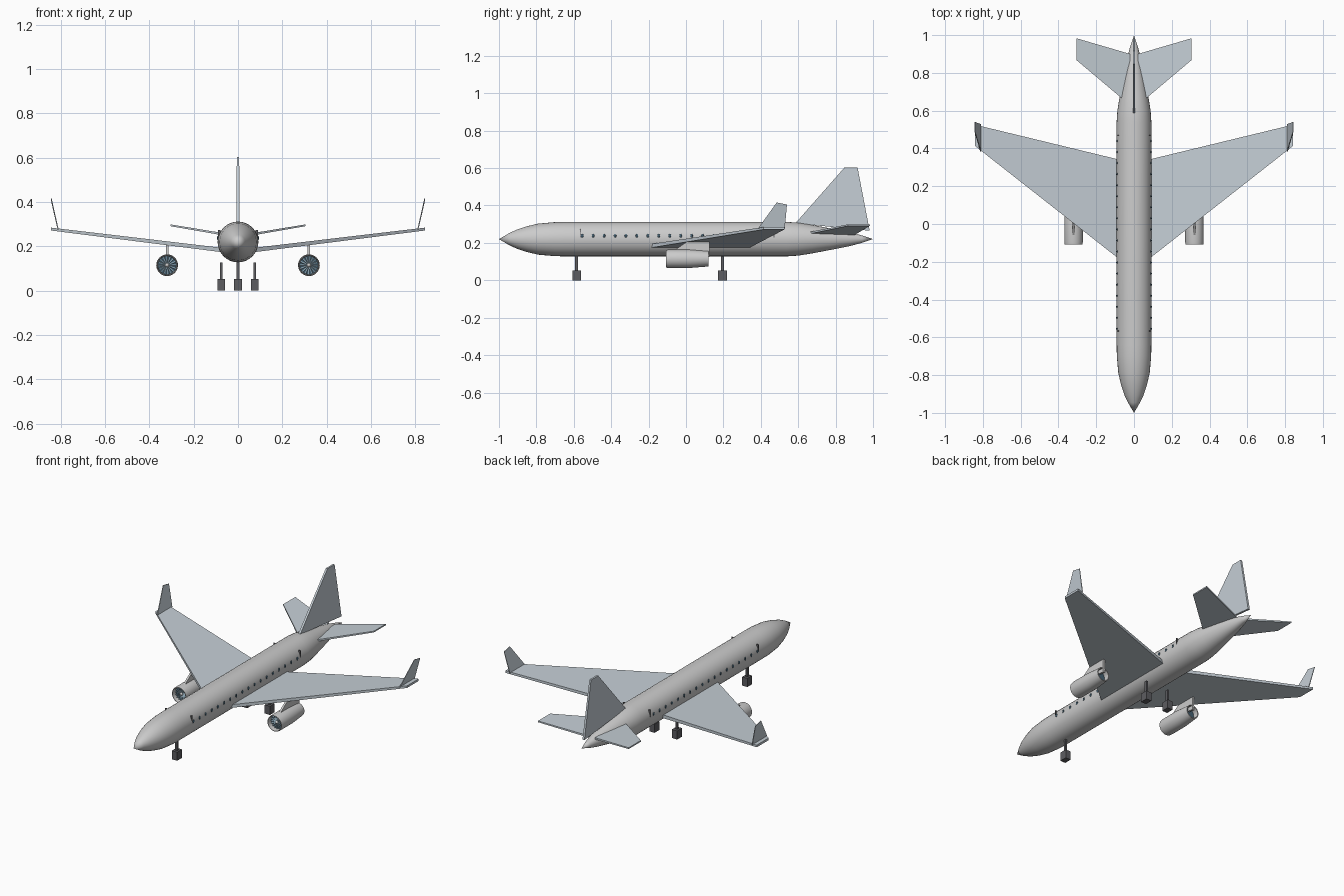
import bpy, bmesh, math
from mathutils import Matrix, Vector

if "Cube" in bpy.data.objects:
    bpy.data.objects.remove(bpy.data.objects["Cube"])


def material(name, rgb):
    m = bpy.data.materials.new(name)
    m.diffuse_color = (*rgb, 1)
    m.use_nodes = True
    m.node_tree.nodes["Principled BSDF"].inputs["Base Color"].default_value = m.diffuse_color
    return m


PANEL = material("pale_blue_grey", (0.56, 0.62, 0.67))
GLASS = material("dark_blue", (0.06, 0.12, 0.17))
BLADE = material("blade_blue", (0.28, 0.40, 0.48))
DARK = material("dark_grey", (0.11, 0.11, 0.12))


def finish(name, bm, mat=None, mirror=False, smooth=False):
    bmesh.ops.recalc_face_normals(bm, faces=bm.faces)
    me = bpy.data.meshes.new(name)
    bm.to_mesh(me)
    bm.free()
    ob = bpy.data.objects.new(name, me)
    bpy.context.collection.objects.link(ob)
    if mat:
        me.materials.append(mat)
    if mirror:
        ob.modifiers.new("mirror", 'MIRROR').use_mirror_merge = False
    if smooth:
        bpy.ops.object.select_all(action='DESELECT')
        ob.select_set(True)
        bpy.context.view_layer.objects.active = ob
        bpy.ops.object.shade_smooth_by_angle(angle=math.radians(30))
    return ob


def lathe(name, profile, x, z, closed=False, steps=32, **kw):
    """Revolve (y, radius) points around a line parallel to y."""
    bm = bmesh.new()
    vs = [bm.verts.new((x + r, y, z)) for y, r in profile]
    edges = [bm.edges.new(p) for p in zip(vs, vs[1:])]
    if closed:
        edges.append(bm.edges.new((vs[-1], vs[0])))
    bmesh.ops.spin(bm, geom=vs + edges, cent=(x, 0, z), axis=(0, 1, 0),
                   angle=2 * math.pi, steps=steps)
    bmesh.ops.remove_doubles(bm, verts=bm.verts, dist=1e-5)
    return finish(name, bm, smooth=True, **kw)


def slab(name, outline, offset, offset_end=None, **kw):
    """Thicken a 4-point outline; the last two points may use another offset."""
    a, b = Vector(offset) / 2, Vector(offset_end or offset) / 2
    offs = (a, a, b, b)
    bm = bmesh.new()
    up = [bm.verts.new(Vector(p) + o) for p, o in zip(outline, offs)]
    lo = [bm.verts.new(Vector(p) - o) for p, o in zip(outline, offs)]
    bm.faces.new(up)
    bm.faces.new(lo[::-1])
    for i in range(4):
        j = (i + 1) % 4
        bm.faces.new((up[i], lo[i], lo[j], up[j]))
    return finish(name, bm, **kw)


def box(name, centre, size, **kw):
    bm = bmesh.new()
    bmesh.ops.create_cube(bm, size=1, matrix=Matrix.Translation(centre)
                          @ Matrix.Diagonal((*size, 1)))
    return finish(name, bm, **kw)


# Fuselage with pointed nose and tapering tail
CZ, R = 0.22, 0.092
lathe("fuselage", [(-1, 0), (-0.945, 0.032), (-0.905, 0.051), (-0.85, 0.069),
                   (-0.79, 0.083), (-0.70, 0.091), (-0.64, R), (0.54, R),
                   (0.60, 0.088), (0.67, 0.077), (0.77, 0.058),
                   (0.88, 0.036), (0.94, 0.020), (1, 0)], 0, CZ)

# Main wings: root front, root back, tip back, tip front
slab("wing", [(0.05, -0.208, 0.181), (0.05, 0.334, 0.181),
              (0.843, 0.526, 0.278), (0.843, 0.414, 0.278)],
     (0, 0, 0.02), (0, 0, 0.013), mat=PANEL, mirror=True)
slab("winglet", [(0.812, 0.385, 0.277), (0.812, 0.528, 0.277),
                 (0.842, 0.54, 0.405), (0.842, 0.485, 0.416)],
     (0.005, 0, 0), (0.003, 0, 0), mat=PANEL, mirror=True)

# Tailplane and fin
slab("tailplane", [(0.02, 0.628, 0.247), (0.02, 0.90, 0.247),
                   (0.304, 0.983, 0.295), (0.304, 0.867, 0.295)],
     (0, 0, 0.011), (0, 0, 0.008), mat=PANEL, mirror=True)
slab("tail_fin", [(0, 0.585, 0.305), (0, 0.982, 0.265),
                  (0, 0.917, 0.604), (0, 0.848, 0.604)],
     (0.013, 0, 0), (0.011, 0, 0), mat=PANEL)

# Engines: hollow nacelle, fan disc, blades, spinner and pylon
EX, EZ = 0.32, 0.115
lathe("engine_nacelle", [(-0.108, 0.047), (-0.095, 0.049), (0.02, 0.049),
                         (0.12, 0.041), (0.12, 0.036), (-0.09, 0.042),
                         (-0.108, 0.044)], EX, EZ, closed=True, mirror=True)
lathe("engine_fan_disc", [(-0.078, 0), (-0.078, 0.043), (0.085, 0.039),
                          (0.085, 0)], EX, EZ, mat=GLASS, mirror=True)
lathe("engine_spinner", [(-0.10, 0), (-0.09, 0.007), (-0.078, 0.012)],
      EX, EZ, steps=16, mirror=True)
bm = bmesh.new()
for i in range(16):
    m = (Matrix.Translation((EX, -0.083, EZ))
         @ Matrix.Rotation(2 * math.pi * i / 16, 4, 'Y')
         @ Matrix.Translation((0, 0, 0.026))
         @ Matrix.Rotation(math.radians(30), 4, 'Z')
         @ Matrix.Diagonal((0.006, 0.003, 0.034, 1)))
    bmesh.ops.create_cube(bm, size=1, matrix=m)
finish("engine_fan_blades", bm, mat=BLADE, mirror=True)
slab("engine_pylon", [(EX, -0.07, 0.155), (EX, 0.125, 0.125),
                      (EX, 0.125, 0.21), (EX, 0.01, 0.21)],
     (0.012, 0, 0), mirror=True)

# Landing gear
box("nose_gear_wheel", (0, -0.585, 0.026), (0.035, 0.046, 0.052), mat=DARK)
box("nose_gear_strut", (0, -0.585, 0.095), (0.012, 0.015, 0.10), mat=DARK)
box("main_gear_wheel", (0.076, 0.195, 0.026), (0.035, 0.046, 0.052),
    mat=DARK, mirror=True)
box("main_gear_strut", (0.076, 0.195, 0.088), (0.012, 0.015, 0.078),
    mat=DARK, mirror=True)

# Row of oval cabin windows
bm = bmesh.new()
for i in range(18):
    m = (Matrix.Translation((0.0905, -0.555 + i * 0.0585, 0.238))
         @ Matrix.Diagonal((0.004, 0.007, 0.010, 1)))
    bmesh.ops.create_uvsphere(bm, u_segments=12, v_segments=8, radius=1, matrix=m)
finish("cabin_windows", bm, mat=GLASS, mirror=True, smooth=True)

# Cabin door seams
for name, y in (("front_door", -0.566), ("rear_door", 0.47)):
    box(name, (0.085, y, 0.25), (0.012, 0.004, 0.05), mat=DARK, mirror=True)
